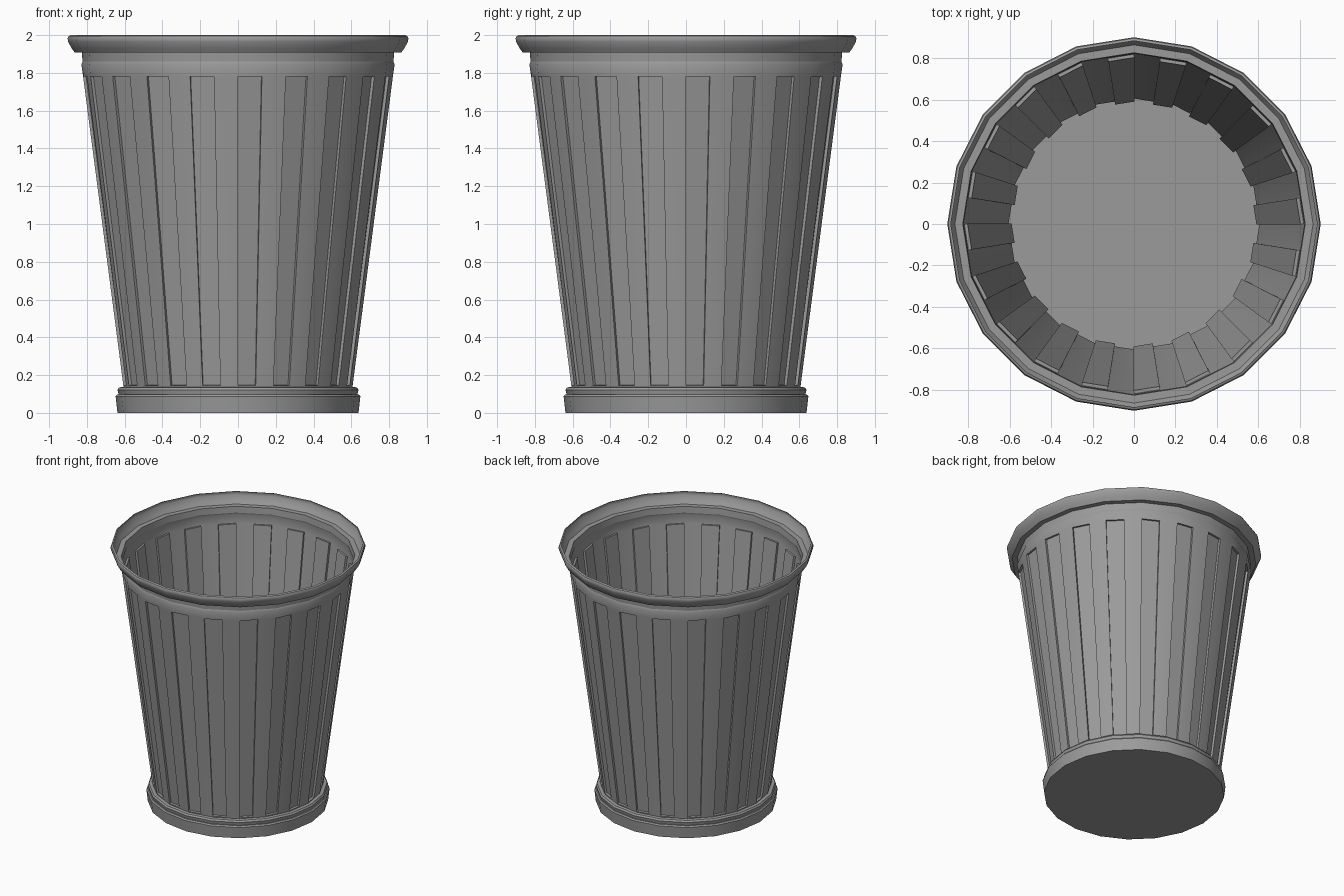
import bpy, bmesh, math

if "Cube" in bpy.data.objects:
    bpy.data.objects.remove(bpy.data.objects["Cube"], do_unlink=True)

SIDES = 20

grey = bpy.data.materials.new("matte grey")
grey.use_nodes = True
colour = (0.33, 0.33, 0.33, 1)
grey.diffuse_color = colour
grey.node_tree.nodes["Principled BSDF"].inputs["Base Color"].default_value = colour


def ring(bm, radius, z):
    """Polygon ring with an extra vertex in the middle of every side."""
    verts = []
    for i in range(SIDES * 2):
        a = math.pi * i / SIDES
        r = radius * (math.cos(math.pi / SIDES) if i % 2 else 1)
        verts.append(bm.verts.new((r * math.cos(a), r * math.sin(a), z)))
    return verts


def shell(name, profile, floor=False, panel_row=None):
    """Thin lathed shell; every second half side of panel_row is pressed in."""
    bm = bmesh.new()
    rings = [ring(bm, r, z) for r, z in profile]
    panels = []
    for row, (low, high) in enumerate(zip(rings, rings[1:])):
        for i in range(SIDES * 2):
            j = (i + 1) % (SIDES * 2)
            face = bm.faces.new((low[i], low[j], high[j], high[i]))
            if row == panel_row and i % 2 == 0:
                panels.append(face)
    if floor:
        bm.faces.new(rings[0][::-1])
    bm.normal_update()
    if panels:
        bmesh.ops.inset_individual(bm, faces=panels, thickness=0.001, depth=-0.016)
    mesh = bpy.data.meshes.new(name)
    bm.to_mesh(mesh)
    bm.free()
    mesh.materials.append(grey)
    obj = bpy.data.objects.new(name, mesh)
    bpy.context.collection.objects.link(obj)
    bpy.ops.object.select_all(action="DESELECT")
    obj.select_set(True)
    bpy.context.view_layer.objects.active = obj
    bpy.ops.object.shade_smooth_by_angle(angle=math.radians(30))
    return obj


# Stepped foot with the floor
shell("base", [(0.638, 0), (0.648, 0.088), (0.64, 0.097), (0.632, 0.097),
               (0.638, 0.122), (0.63, 0.135), (0.606, 0.137)], floor=True)

# Tapered wall with pressed-in vertical panels
shell("wall", [(0.606, 0.137), (0.607, 0.145), (0.82, 1.78), (0.829, 1.845),
               (0.823, 1.86)], panel_row=1)

# Neck and flared lip
shell("rim", [(0.823, 1.86), (0.827, 1.908), (0.865, 1.908), (0.88, 1.93),
              (0.9, 1.965), (0.902, 1.982), (0.897, 1.994), (0.885, 2.0)])
